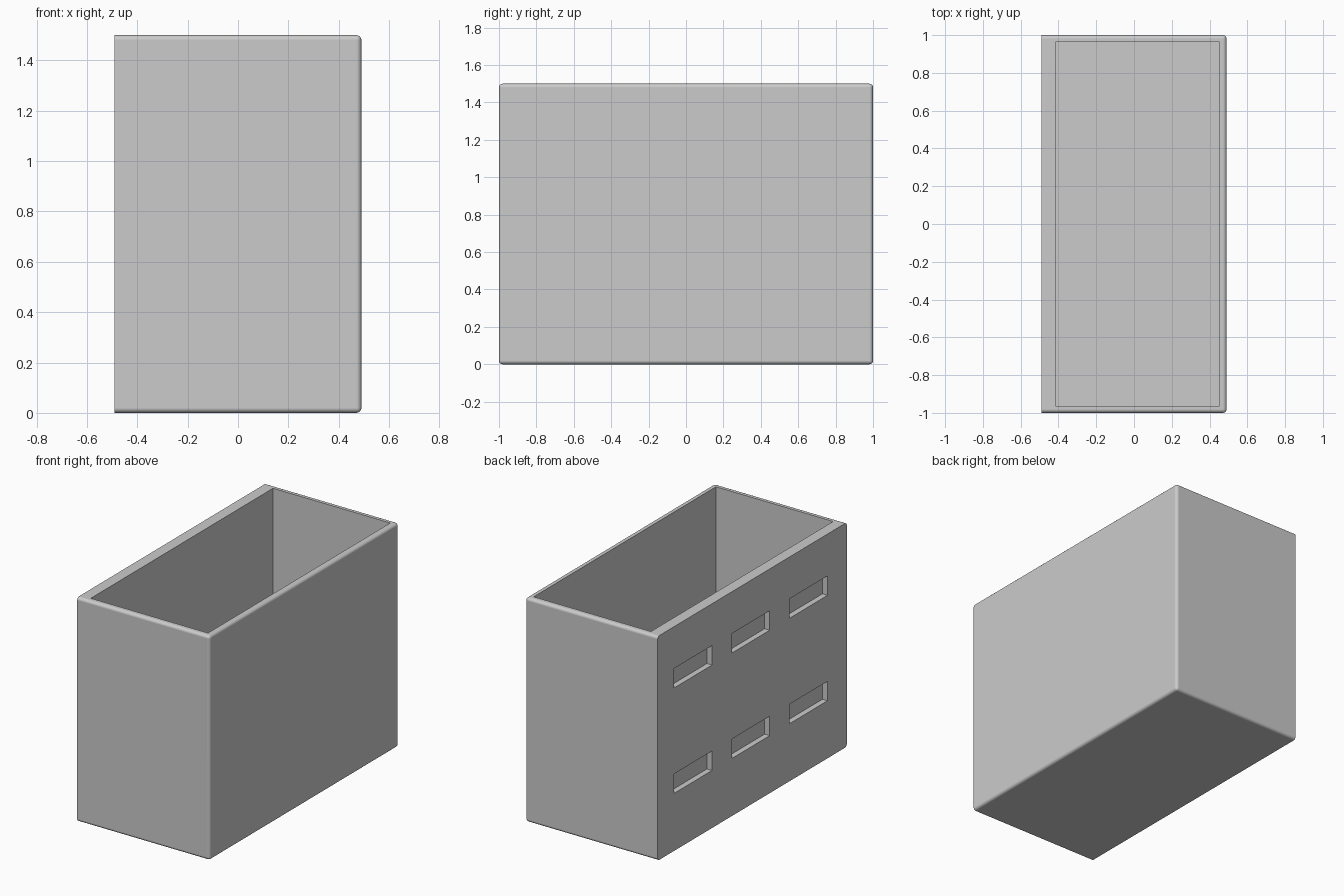
import bpy
import bmesh
from math import radians
from mathutils import Matrix, Vector

default_cube = bpy.data.objects.get("Cube")
if default_cube:
    bpy.data.objects.remove(default_cube, do_unlink=True)

HALF_X, HALF_Y, HEIGHT = 0.49, 1.0, 1.5
WALL = 0.0375          # front, back, right walls and floor
THICK_WALL = 2 * WALL  # slotted mounting wall
ROUND = 0.02


def add_box(bm, low, high):
    low, high = Vector(low), Vector(high)
    size = Matrix.Diagonal((*(high - low), 1))
    bmesh.ops.create_cube(bm, size=1, matrix=Matrix.Translation((low + high) / 2) @ size)


def make_object(name, bm):
    bmesh.ops.recalc_face_normals(bm, faces=bm.faces)
    mesh = bpy.data.meshes.new(name)
    bm.to_mesh(mesh)
    bm.free()
    obj = bpy.data.objects.new(name, mesh)
    bpy.context.collection.objects.link(obj)
    return obj


# Plain grey material
grey = bpy.data.materials.new("plain grey")
grey.use_nodes = True
colour = (0.6, 0.6, 0.6, 1)
grey.diffuse_color = colour
grey.node_tree.nodes["Principled BSDF"].inputs["Base Color"].default_value = colour

# Outer block, rounded everywhere except around the mounting wall
bm = bmesh.new()
add_box(bm, (-HALF_X, -HALF_Y, 0), (HALF_X, HALF_Y, HEIGHT))
rounded = [e for e in bm.edges if max(v.co.x for v in e.verts) > 0]
bmesh.ops.bevel(bm, geom=rounded, offset=ROUND, segments=5, profile=0.5, affect="EDGES")
bin_body = make_object("storage_bin", bm)
bin_body.data.materials.append(grey)

# Cutters: open cavity and two rows of blind mounting slots
bm = bmesh.new()
add_box(bm, (-HALF_X + THICK_WALL, -HALF_Y + WALL, WALL),
        (HALF_X - WALL, HALF_Y - WALL, HEIGHT + 0.2))
for z in (0.45, 1.155):
    for y in (-0.595, 0.015, 0.625):
        add_box(bm, (-HALF_X - 0.1, y - 0.2, z - 0.065),
                (-HALF_X + WALL, y + 0.2, z + 0.065))
cutter = make_object("cavity_and_slot_cutter", bm)
cutter.data.materials.append(grey)
cutter.hide_render = True

cut = bin_body.modifiers.new("cut", "BOOLEAN")
cut.operation = "DIFFERENCE"
cut.solver = "EXACT"
cut.object = cutter

# Apply the cut, then shade the rounded edges smoothly
bpy.ops.object.select_all(action="DESELECT")
bpy.context.view_layer.objects.active = bin_body
bin_body.select_set(True)
bpy.ops.object.modifier_apply(modifier="cut")
bpy.data.objects.remove(cutter, do_unlink=True)
bpy.ops.object.shade_smooth_by_angle(angle=radians(30))
weighted = bin_body.modifiers.new("flat_walls", "WEIGHTED_NORMAL")
weighted.keep_sharp = True
